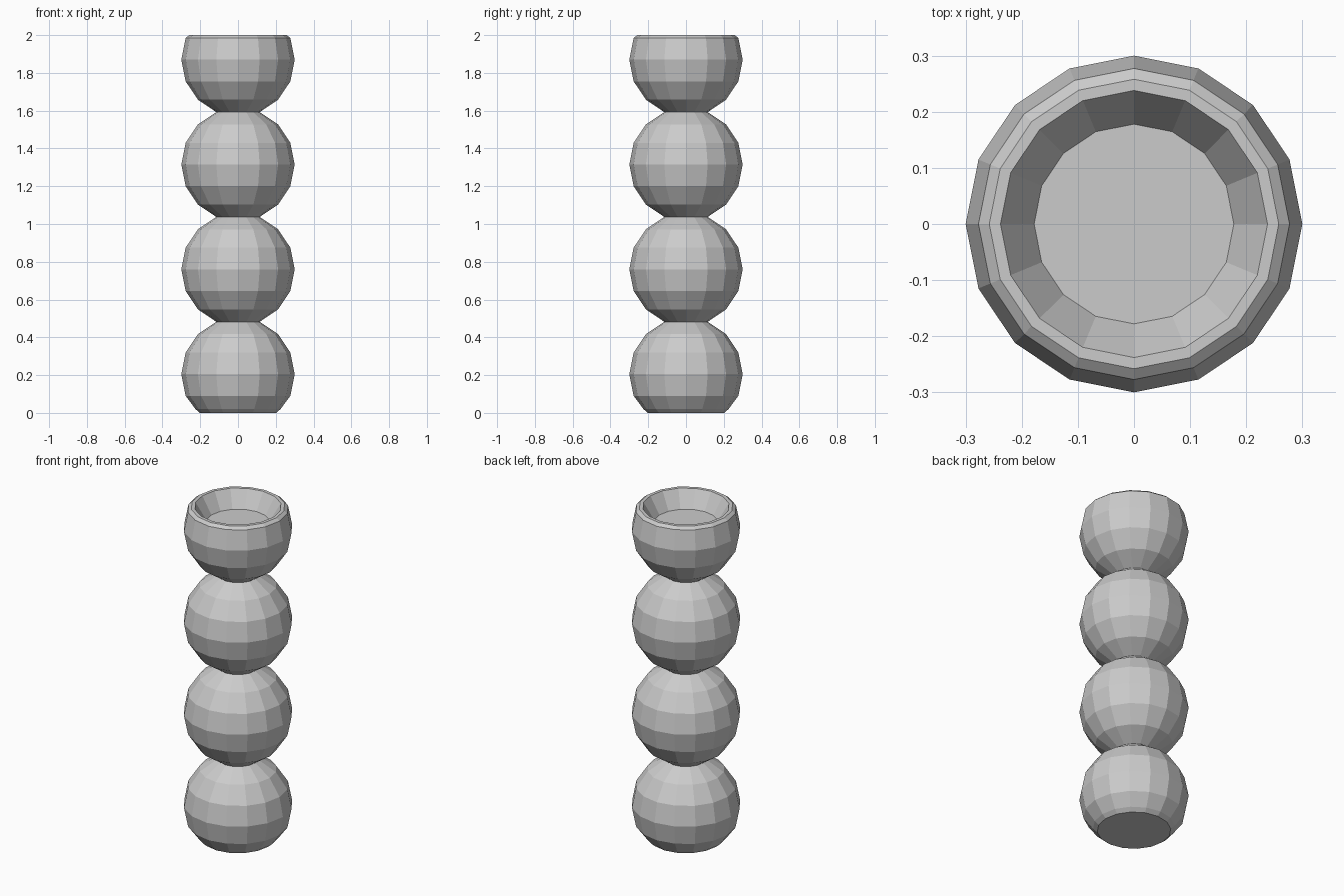
import bpy, bmesh, math

if "Cube" in bpy.data.objects:
    bpy.data.objects.remove(bpy.data.objects["Cube"])

SIDES = 16
R = 0.3                                   # bead radius
CENTRES = [0.205 + 0.555 * i for i in range(4)]


def ring(centre, step):
    """Radius and height of a bead's latitude ring, in 22.5 degree steps."""
    a = math.radians(22.5 * step)
    return R * math.cos(a), centre + R * math.sin(a)


# Profile: cut-off foot, stacked beads meeting at narrow necks, hollow cup on top
profile = [(0.202, 0.0), (0.225, 0.02)]
for i, c in enumerate(CENTRES):
    first = -1 if i == 0 else (-3 if i == 1 else -2)
    last = 1 if i == 3 else 3
    if i > 0:
        first = -2                        # neck ring is shared with the bead below
    profile += [ring(c, s) for s in range(first, last + 1)]
profile += [(0.258, 2.0), (0.238, 2.0), (0.178, 1.9)]


def lathe(name, points):
    bm = bmesh.new()
    rings = []
    for r, z in points:
        rings.append([bm.verts.new((r * math.cos(math.tau * k / SIDES),
                                    r * math.sin(math.tau * k / SIDES), z))
                      for k in range(SIDES)])
    for low, high in zip(rings, rings[1:]):
        for k in range(SIDES):
            n = (k + 1) % SIDES
            bm.faces.new((low[k], low[n], high[n], high[k]))
    bm.faces.new(rings[0][::-1])          # foot underside
    bm.faces.new(rings[-1])               # cup floor
    bmesh.ops.recalc_face_normals(bm, faces=bm.faces)
    mesh = bpy.data.meshes.new(name)
    bm.to_mesh(mesh)
    bm.free()
    obj = bpy.data.objects.new(name, mesh)
    bpy.context.collection.objects.link(obj)
    return obj


lathe("beaded_column", profile)
